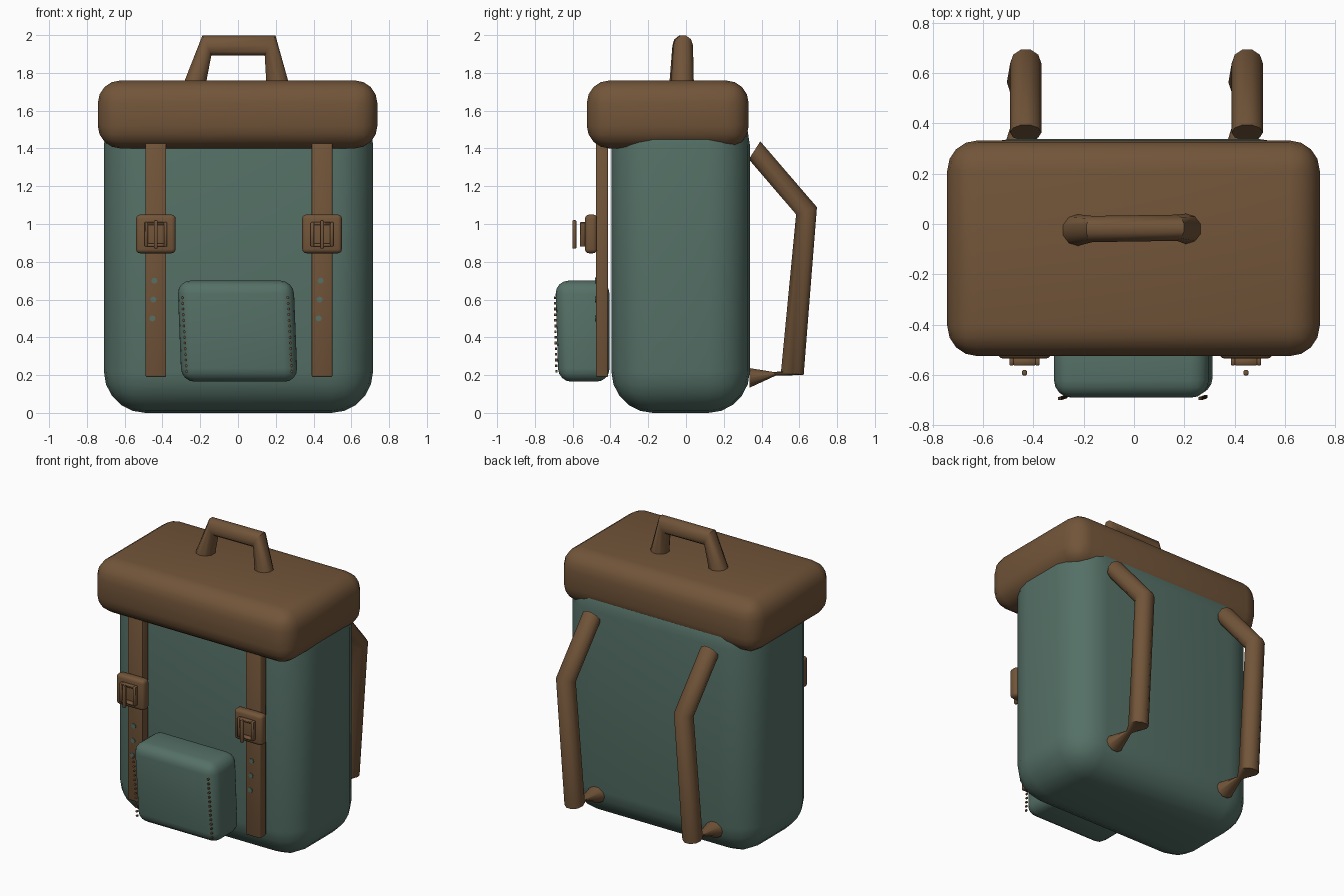
import bpy, bmesh, math
from mathutils import Vector, Matrix

cube = bpy.data.objects.get("Cube")
if cube:
    bpy.data.objects.remove(cube, do_unlink=True)


def material(name, rgb):
    m = bpy.data.materials.new(name)
    m.use_nodes = True
    m.diffuse_color = (*rgb, 1)
    m.node_tree.nodes["Principled BSDF"].inputs["Base Color"].default_value = (*rgb, 1)
    return m


leather = material("brown leather", (0.168, 0.090, 0.041))
canvas = material("teal canvas", (0.090, 0.163, 0.133))


def finish(name, bm, mat, angle=45):
    bmesh.ops.recalc_face_normals(bm, faces=bm.faces)
    mesh = bpy.data.meshes.new(name)
    bm.to_mesh(mesh)
    bm.free()
    ob = bpy.data.objects.new(name, mesh)
    bpy.context.collection.objects.link(ob)
    mesh.materials.append(mat)
    bpy.ops.object.select_all(action="DESELECT")
    ob.select_set(True)
    bpy.context.view_layer.objects.active = ob
    bpy.ops.object.shade_smooth_by_angle(angle=math.radians(angle))
    return ob


def box(name, xs, ys, zs, mat, bevel=0.0, segments=3, warp=None):
    """Rounded box spanning the given ranges."""
    bm = bmesh.new()
    bmesh.ops.create_cube(bm, size=1)
    for v in bm.verts:
        v.co = Vector(r[0] if c < 0 else r[1] for c, r in zip(v.co, (xs, ys, zs)))
        if warp:
            v.co += Vector(warp(v.co))
    if bevel:
        bmesh.ops.bevel(bm, geom=bm.edges[:], offset=bevel, segments=segments,
                        profile=0.5, affect="EDGES")
    return finish(name, bm, mat)


def tube(name, rings, mat, sides=10):
    """Skin elliptical rings given as centre and two half-axis vectors."""
    bm = bmesh.new()
    loops = []
    for centre, u, v in rings:
        angles = [2 * math.pi * i / sides for i in range(sides)]
        loops.append([bm.verts.new(Vector(centre) + Vector(u) * math.cos(a)
                                   + Vector(v) * math.sin(a)) for a in angles])
    for a, b in zip(loops, loops[1:]):
        for i in range(sides):
            j = (i + 1) % sides
            bm.faces.new((a[i], a[j], b[j], b[i]))
    bm.faces.new(loops[0])
    bm.faces.new(loops[-1])
    return finish(name, bm, mat, 50)


def studs(name, points, radius, depth, mat):
    """Row of short round pegs facing the front."""
    bm = bmesh.new()
    for p in points:
        bmesh.ops.create_cone(bm, cap_ends=True, segments=8, radius1=radius,
                              radius2=radius, depth=depth,
                              matrix=Matrix.Translation(p) @ Matrix.Rotation(math.pi / 2, 4, "X"))
    return finish(name, bm, mat)


# Main bag and overhanging lid
box("bag_body", (-0.71, 0.715), (-0.395, 0.338), (0, 1.64), canvas, 0.22, 5)
box("lid", (-0.742, 0.738), (-0.525, 0.332), (1.4, 1.76), leather, 0.12, 4)

# Carry handle on the lid
tube("carry_handle", [
    ((-0.235, -0.025, 1.72), (0, 0.065, 0), (0.062, 0, -0.01)),
    ((-0.165, -0.02, 1.945), (0, 0.052, 0), (0.025, 0, -0.055)),
    ((0.17, -0.015, 1.945), (0, 0.052, 0), (-0.03, 0, -0.055)),
    ((0.213, -0.02, 1.72), (0, 0.062, 0), (-0.064, 0, -0.008)),
], leather)

# Front pocket, leaning slightly, with a line of stitches down each side
box("front_pocket", (-0.31, 0.305), (-0.68, -0.405), (0.165, 0.7), canvas, 0.07, 4,
    lambda c: (-0.04 * (c.z - 0.43), -0.03 * (c.z - 0.3) if c.y < -0.5 else 0, 0))
for side, top, bottom in (("right", -0.295, -0.272), ("left", 0.263, 0.285)):
    row = [i / 13 for i in range(14)]
    studs(side + "_pocket_stitches",
          [Vector((top + (bottom - top) * t, -0.694 + 0.008 * t, 0.61 - 0.39 * t)) for t in row],
          0.007, 0.012, leather)

for side, x in (("right", -0.435), ("left", 0.445)):
    # Front closing strap with punched holes
    box(side + "_front_strap", (x - 0.055, x + 0.055), (-0.477, -0.412), (0.19, 1.45),
        leather, 0.008, 2)
    studs(side + "_strap_holes",
          [Vector((x - 0.008 - 0.005 * i, -0.476, 0.7 - 0.1 * i)) for i in range(3)],
          0.016, 0.012, canvas)

    # Buckle: plate, square ring and floating prong
    box(side + "_buckle_plate", (x - 0.105, x + 0.105), (-0.535, -0.47), (0.845, 1.05),
        leather, 0.022, 3)
    for s in (-1, 1):
        a, b = sorted((x + s * 0.06, x + s * 0.042))
        box(side + "_buckle_ring_side", (a, b), (-0.562, -0.53), (0.88, 1.01), leather, 0.004, 1)
        z = 0.945 + s * 0.057
        box(side + "_buckle_ring_bar", (x - 0.045, x + 0.045), (-0.562, -0.53),
            (z - 0.008, z + 0.008), leather, 0.004, 1)
    box(side + "_buckle_prong", (x - 0.01, x + 0.01), (-0.602, -0.58), (0.87, 1.02),
        leather, 0.006, 2)

    # Shoulder strap at the back, pinched where it turns in at the bottom
    wide = (0.062, 0, 0)
    tube(side + "_shoulder_strap", [
        ((x + 0.005, 0.363, 1.39), wide, (0, 0.032, 0.05)),
        ((x + 0.005, 0.638, 1.07), wide, (0, 0.058, 0.02)),
        ((x - 0.008, 0.563, 0.21), wide, (0, 0.063, -0.01)),
        ((x - 0.01, 0.47, 0.207), (0.02, 0, 0), (0, 0.006, -0.01)),
        ((x - 0.01, 0.335, 0.185), wide, (0, 0, -0.055)),
    ], leather)
